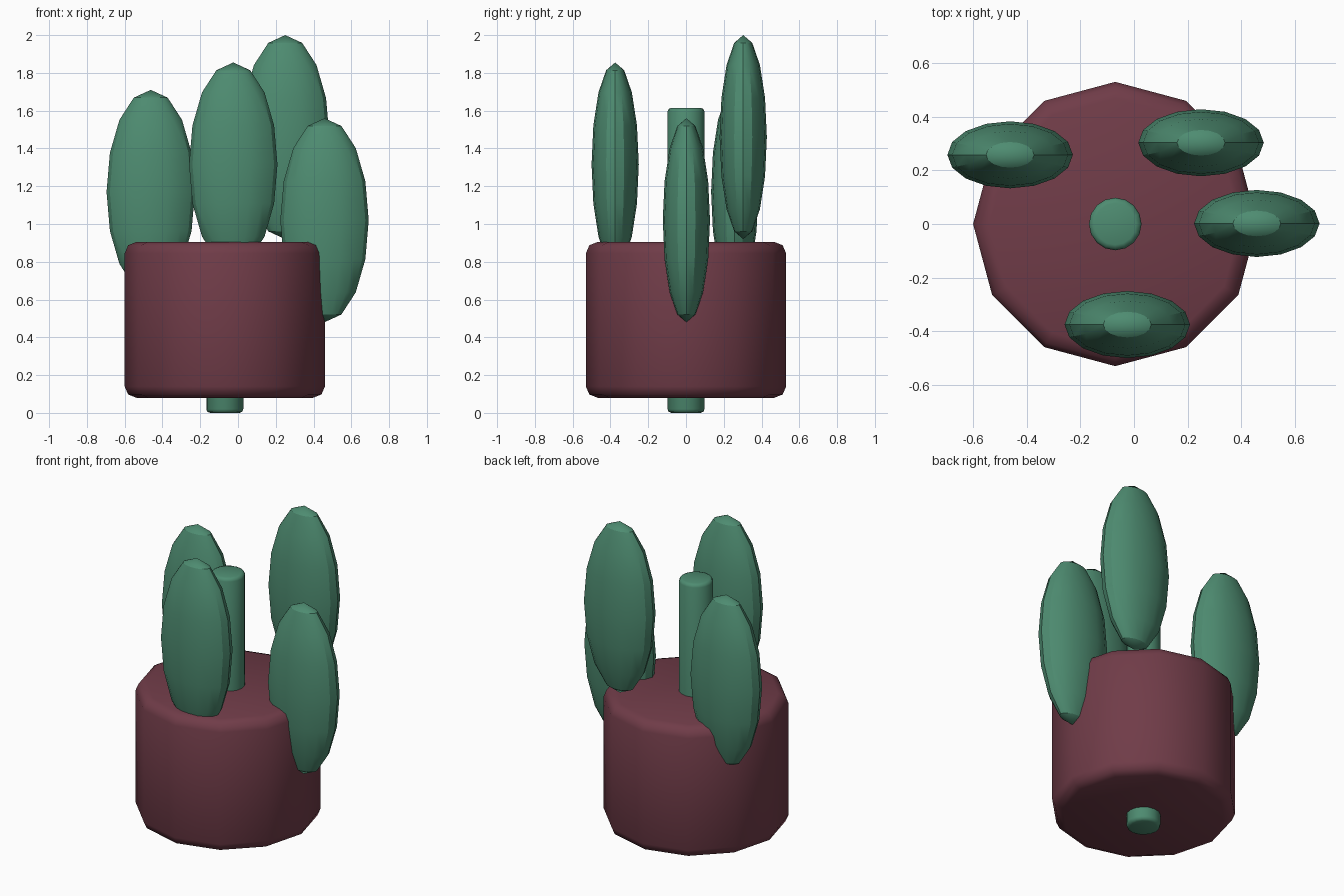
import bpy, math

if "Cube" in bpy.data.objects:
    bpy.data.objects.remove(bpy.data.objects["Cube"])


def material(name, rgb):
    m = bpy.data.materials.new(name)
    m.diffuse_color = (*rgb, 1)
    m.use_nodes = True
    m.node_tree.nodes["Principled BSDF"].inputs["Base Color"].default_value = m.diffuse_color
    return m


green = material("cactus green", (0.076, 0.262, 0.165))
maroon = material("maroon clay", (0.162, 0.045, 0.065))


def finish(name, mat, angle):
    ob = bpy.context.object
    ob.name = name
    ob.data.materials.append(mat)
    bpy.ops.object.shade_smooth_by_angle(angle=math.radians(angle))


def rounded_cylinder(name, sides, radius, z0, z1, bevel, mat, angle):
    bpy.ops.mesh.primitive_cylinder_add(vertices=sides, radius=radius, depth=z1 - z0,
                                        location=(-0.07, 0, (z0 + z1) / 2))
    mod = bpy.context.object.modifiers.new("rounded rim", 'BEVEL')
    mod.width = bevel
    mod.segments = 2
    mod.limit_method = 'ANGLE'
    mod.angle_limit = math.radians(60)
    bpy.ops.object.modifier_apply(modifier=mod.name)
    finish(name, mat, angle)


# pot and the central stem running through it
rounded_cylinder("pot", 12, 0.53, 0.08, 0.905, 0.06, maroon, 50)
rounded_cylinder("stem", 16, 0.098, 0.0, 1.615, 0.02, green, 50)

# flattened cactus pads around the stem
pads = {"front_pad": (-0.025, -0.375, 1.315), "right_pad": (0.458, 0.002, 1.02),
        "back_pad": (0.25, 0.303, 1.46), "left_pad": (-0.462, 0.258, 1.17)}
for name, centre in pads.items():
    bpy.ops.mesh.primitive_uv_sphere_add(segments=16, ring_count=8, radius=1, location=centre)
    bpy.context.object.scale = (0.234, 0.125, 0.54)
    bpy.ops.object.transform_apply(location=False, rotation=False, scale=True)
    finish(name, green, 30)
